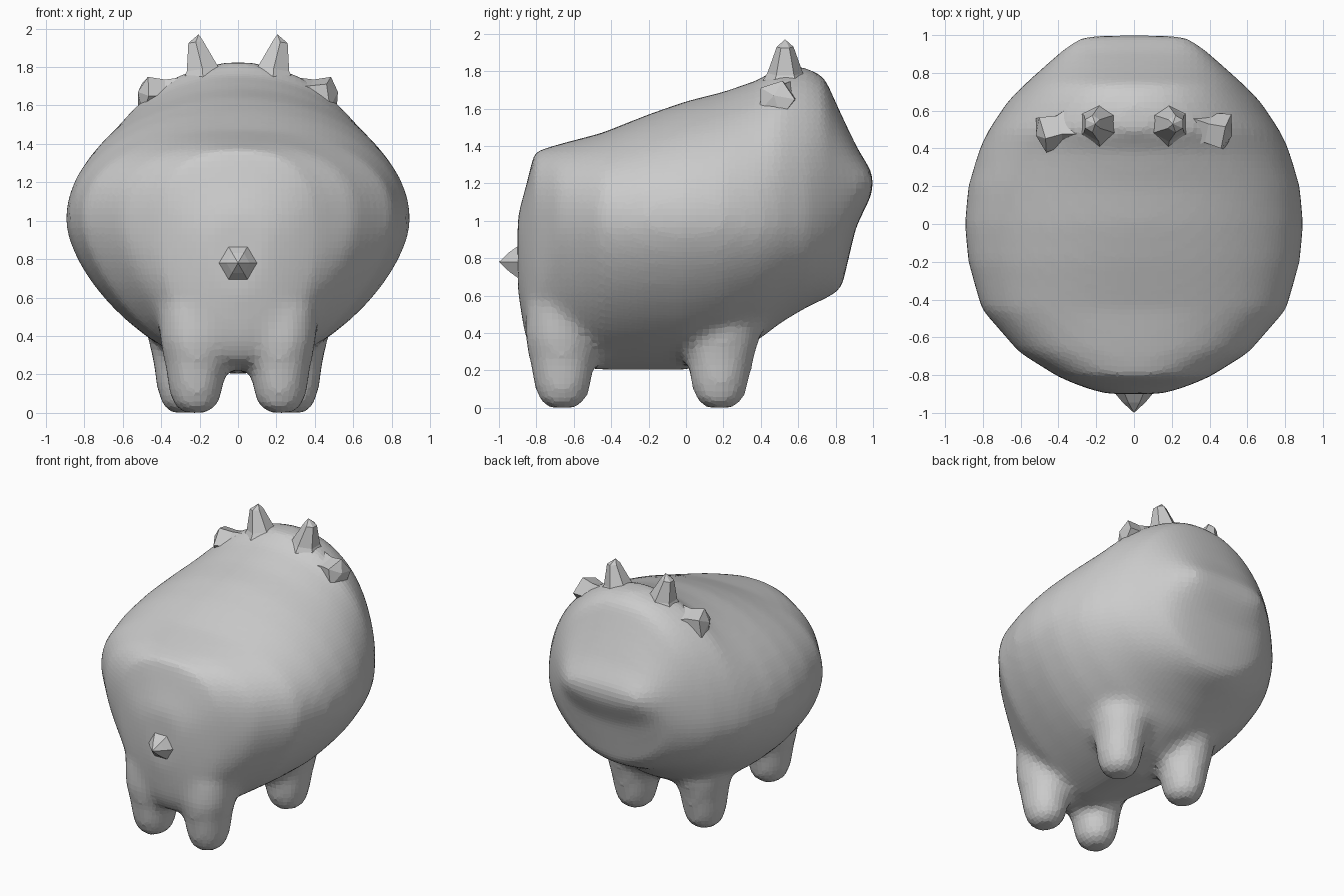
import bpy, bmesh
from math import sin, cos, pi, copysign
from mathutils import Vector

if "Cube" in bpy.data.objects:
    bpy.data.objects.remove(bpy.data.objects["Cube"])


def loft(bm, rings):
    """Skin a list of equal-length point rings and cap both ends."""
    vr = [[bm.verts.new(p) for p in r] for r in rings]
    n = len(vr[0])
    for a, b in zip(vr, vr[1:]):
        for i in range(n):
            j = (i + 1) % n
            bm.faces.new((a[i], a[j], b[j], b[i]))
    bm.faces.new(vr[0])
    bm.faces.new(vr[-1])


def finish(bm, name):
    bmesh.ops.recalc_face_normals(bm, faces=bm.faces[:])
    me = bpy.data.meshes.new(name)
    bm.to_mesh(me)
    bm.free()
    ob = bpy.data.objects.new(name, me)
    bpy.context.collection.objects.link(ob)
    return ob


def section(y, top, bot, hw, mid, n_up, n_low, count=48):
    """Egg-shaped cross-section at depth y, widest at height mid."""
    pts = []
    for i in range(count):
        t = 2 * pi * i / count
        c, s = cos(t), sin(t)
        e = 2 / (n_up if s > 0 else n_low)
        h = (top - mid) if s > 0 else (mid - bot)
        pts.append((copysign(abs(c) ** e, c) * hw, y,
                    mid + copysign(abs(s) ** e, s) * h))
    return pts


def disc(center, rx, ry, count=16):
    x, y, z = center
    return [(x + rx * cos(2 * pi * i / count), y + ry * sin(2 * pi * i / count), z)
            for i in range(count)]


# Body and head: y, top, bottom, half width, widest height, upper and lower roundness
body = [
    (-0.90, 1.03, 0.62, 0.15, 0.90, 2.0, 2.0),
    (-0.86, 1.17, 0.38, 0.28, 0.94, 2.2, 2.2),
    (-0.81, 1.37, 0.27, 0.40, 0.97, 2.4, 2.2),
    (-0.68, 1.41, 0.23, 0.61, 1.00, 2.4, 1.6),
    (-0.45, 1.47, 0.20, 0.81, 1.00, 2.3, 1.6),
    (-0.20, 1.57, 0.20, 0.88, 1.00, 2.1, 1.6),
    (0.00, 1.64, 0.20, 0.90, 1.00, 2.0, 1.6),
    (0.20, 1.69, 0.26, 0.88, 1.00, 2.0, 1.65),
    (0.40, 1.76, 0.37, 0.82, 1.00, 2.0, 1.75),
    (0.50, 1.83, 0.45, 0.77, 1.01, 2.0, 1.85),
    (0.65, 1.82, 0.54, 0.67, 1.03, 2.0, 2.0),
    (0.74, 1.77, 0.58, 0.58, 1.06, 2.1, 2.0),
    (0.83, 1.57, 0.63, 0.48, 1.12, 2.2, 2.0),
    (0.91, 1.40, 0.97, 0.39, 1.17, 2.4, 2.2),
    (0.97, 1.30, 1.09, 0.32, 1.20, 2.5, 2.4),
    (1.00, 1.25, 1.16, 0.24, 1.21, 2.5, 2.5),
]
bm = bmesh.new()
loft(bm, [section(*s) for s in body])

# Four stubby legs fused into the belly
for side in (-1, 1):
    for x, y in ((0.22, -0.66), (0.28, 0.18)):
        prof = [(0.00, 0.075, 0.08, 0), (0.04, 0.12, 0.13, 0), (0.12, 0.145, 0.155, 0),
                (0.24, 0.16, 0.175, 0.01), (0.38, 0.19, 0.20, 0.03), (0.55, 0.20, 0.19, 0.03)]
        lean = 1 if y > 0 else -0.3
        loft(bm, [disc((side * x, y + lean * d * 0.6, z), rx, ry) for z, rx, ry, d in prof])

ob = finish(bm, "body")
rem = ob.modifiers.new("fuse", 'REMESH')
rem.mode = 'VOXEL'
rem.voxel_size = 0.035
smo = ob.modifiers.new("soften", 'SMOOTH')
smo.factor = 0.5
smo.iterations = 10


def spike(name, stations, axis, sides, tip=None):
    """Low-poly flared stub: stations are (centre, radius) along an axis."""
    q = Vector(axis).to_track_quat('Z', 'Y')
    bm = bmesh.new()
    rings = []
    for c, r in stations:
        rings.append([Vector(c) + q @ Vector((r * cos(2 * pi * i / sides),
                                              r * sin(2 * pi * i / sides), 0))
                      for i in range(sides)])
    loft(bm, rings)
    if tip:
        bm.faces.ensure_lookup_table()
        cap = bm.faces[-1]
        bmesh.ops.poke(bm, faces=[cap])
        bm.verts.ensure_lookup_table()
        bm.verts[-1].co = tip
    return finish(bm, name)


# Horns and ears on both sides of the crown
for s, label in ((-1, "left"), (1, "right")):
    spike(f"{label}_horn", [((s * 0.18, 0.53, 1.70), 0.15), ((s * 0.185, 0.53, 1.79), 0.095),
                            ((s * 0.22, 0.53, 1.93), 0.045)],
          (s * 0.15, 0, 1), 6, (s * 0.205, 0.53, 1.97))
    spike(f"{label}_ear", [((s * 0.28, 0.52, 1.60), 0.16), ((s * 0.40, 0.50, 1.65), 0.09),
                           ((s * 0.49, 0.48, 1.65), 0.105)],
          (s * 1, -0.25, 0.15), 5, (s * 0.52, 0.47, 1.67))

# Small pointed nub on the front
spike("nub", [((0, -0.80, 0.78), 0.17), ((0, -0.885, 0.78), 0.11), ((0, -0.945, 0.78), 0.06)],
      (0, -1, 0), 6, (0, -1.0, 0.78))
